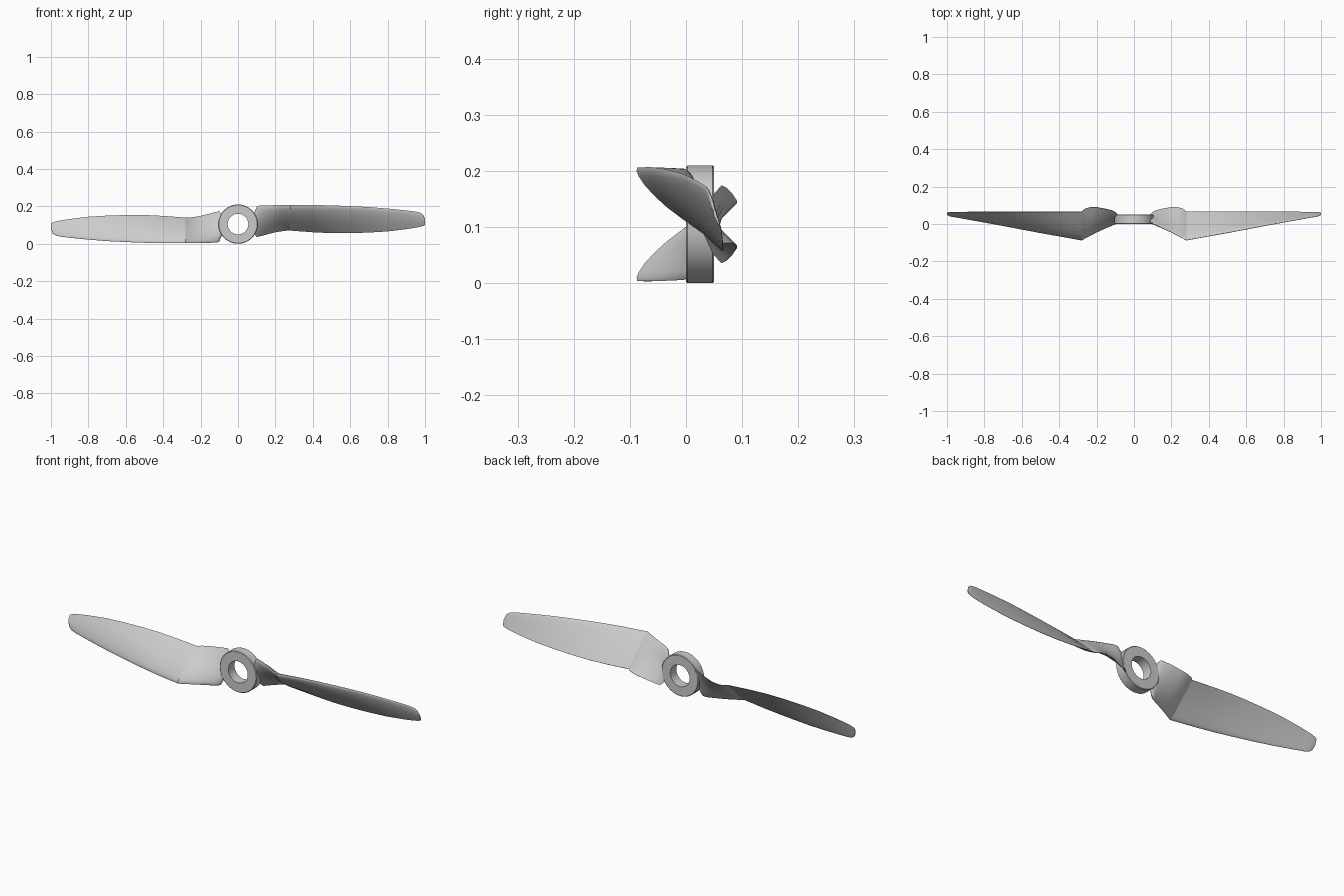
import bpy, bmesh, math
from mathutils import Matrix, Vector

CZ = 0.105  # height of the propeller axis


def finish(bm, name, angle=30):
    bmesh.ops.recalc_face_normals(bm, faces=bm.faces)
    me = bpy.data.meshes.new(name)
    bm.to_mesh(me)
    bm.free()
    ob = bpy.data.objects.new(name, me)
    bpy.context.collection.objects.link(ob)
    bpy.ops.object.select_all(action='DESELECT')
    ob.select_set(True)
    bpy.context.view_layer.objects.active = ob
    bpy.ops.object.shade_smooth_by_angle(angle=math.radians(angle))
    return ob


def loft(bm, rings, closed=False):
    vs = [[bm.verts.new(p) for p in r] for r in rings]
    n = len(vs[0])
    for i in range(len(vs) if closed else len(vs) - 1):
        a, b = vs[i], vs[(i + 1) % len(vs)]
        for j in range(n):
            k = (j + 1) % n
            bm.faces.new((a[j], a[k], b[k], b[j]))
    if not closed:
        bm.faces.new(vs[0])
        bm.faces.new(vs[-1])


# Hub: lathed ring around the y axis, small chamfers on the rim
R, r, W, c = 0.105, 0.055, 0.05, 0.003
profile = [(r, 0), (R - c, 0), (R, c), (R, W - c), (R - c, W), (r, W)]
SEG = 64
bm = bmesh.new()
loft(bm, [[(q * math.cos(a), y, CZ + q * math.sin(a)) for q, y in profile]
          for a in (2 * math.pi * i / SEG for i in range(SEG))], closed=True)
finish(bm, "hub")

# Blade stations: x, leading edge (y, z), trailing edge (y, z), thickness
stations = [
    (0.080, 0.018, 0.150, 0.040, 0.062, 0.016),
    (0.100, 0.004, 0.198, 0.064, 0.036, 0.018),
    (0.115, -0.004, 0.204, 0.072, 0.040, 0.018),
    (0.150, -0.020, 0.205, 0.081, 0.049, 0.018),
    (0.200, -0.044, 0.206, 0.090, 0.062, 0.018),
    (0.230, -0.060, 0.206, 0.090, 0.067, 0.018),
    (0.260, -0.076, 0.206, 0.083, 0.071, 0.018),
    (0.280, -0.087, 0.206, 0.066, 0.071, 0.018),
    (0.400, -0.065, 0.207, 0.066, 0.062, 0.016),
    (0.500, -0.047, 0.205, 0.066, 0.057, 0.015),
    (0.600, -0.028, 0.201, 0.066, 0.057, 0.013),
    (0.700, -0.009, 0.196, 0.066, 0.060, 0.011),
    (0.800, 0.009, 0.188, 0.066, 0.066, 0.009),
    (0.900, 0.027, 0.178, 0.065, 0.078, 0.007),
    (0.950, 0.036, 0.172, 0.064, 0.086, 0.006),
    (0.975, 0.040, 0.166, 0.064, 0.091, 0.006),
    (0.990, 0.044, 0.155, 0.063, 0.096, 0.005),
    (1.000, 0.050, 0.132, 0.061, 0.101, 0.004),
]
# Aerofoil outline: chord fraction, offset in thickness units (+ is front)
foil = [(0, 0), (0.015, 0.28), (0.06, 0.55), (0.15, 0.82), (0.28, 0.97), (0.42, 1),
        (0.6, 0.85), (0.78, 0.55), (0.92, 0.25), (1, 0.06), (1, -0.06), (0.85, -0.12),
        (0.6, -0.2), (0.35, -0.28), (0.15, -0.33), (0.06, -0.28), (0.015, -0.16)]


def section(x, ly, lz, ty, tz, th):
    le, te = Vector((x, ly, lz)), Vector((x, ty, tz))
    d = te - le
    n = Vector((0, d.z, -d.y)).normalized()
    return [le + d * t + n * (th * o) for t, o in foil]


# Two blades, the second turned half a revolution about the axis
for name, angle in (("right_blade", 0), ("left_blade", math.pi)):
    bm = bmesh.new()
    loft(bm, [section(*s) for s in stations])
    axis = Vector((0, 0, CZ))
    bmesh.ops.rotate(bm, verts=bm.verts, cent=axis,
                     matrix=Matrix.Rotation(angle, 3, 'Y'))
    blade = finish(bm, name, 40)
    # crisp crease where the shank meets the blade
    for e in blade.data.edges:
        if all(abs(abs(blade.data.vertices[v].co.x) - 0.28) < 1e-4 for v in e.vertices):
            e.use_edge_sharp = True
